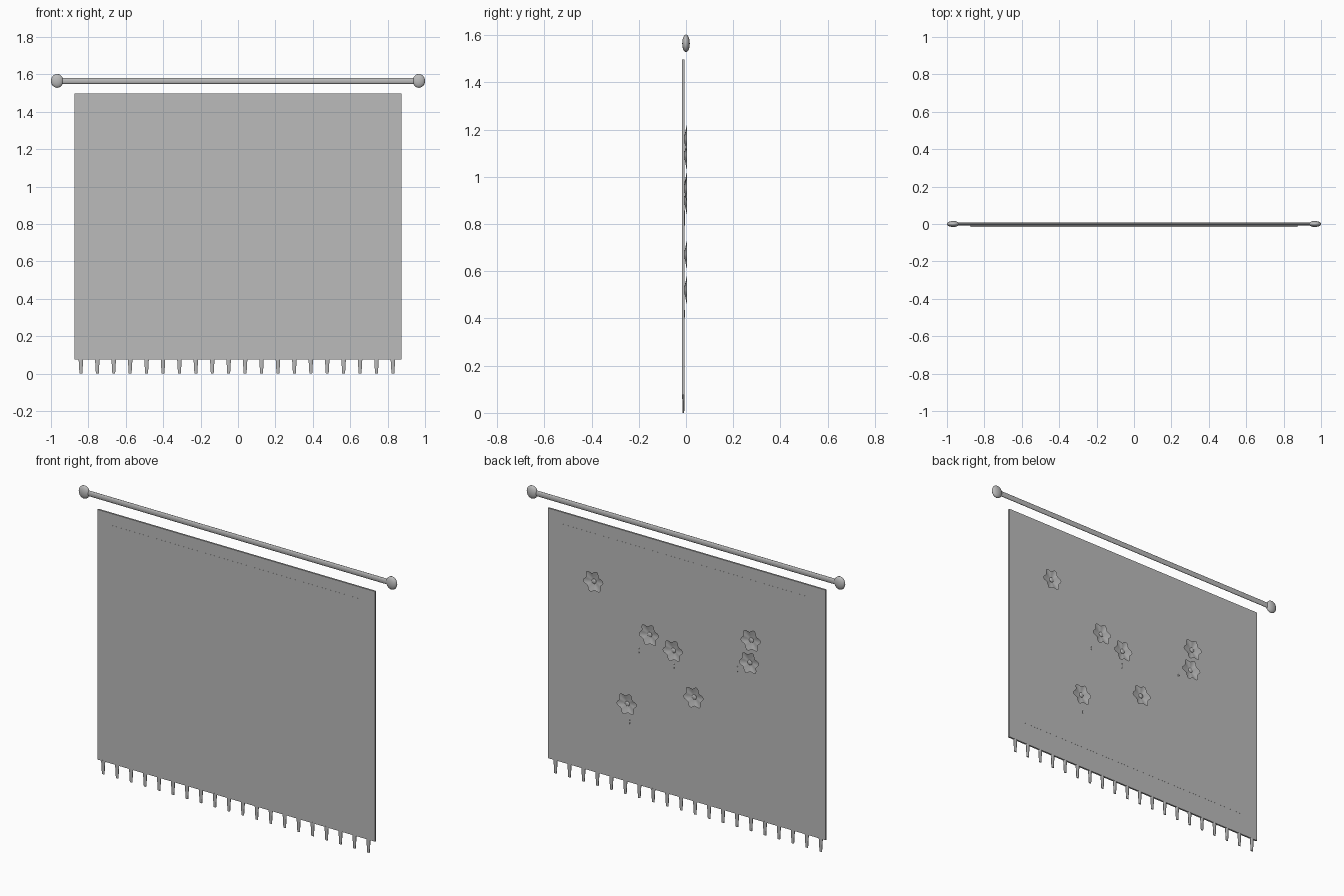
import bpy, bmesh, math
from mathutils import Matrix

if "Cube" in bpy.data.objects:
    bpy.data.objects.remove(bpy.data.objects["Cube"], do_unlink=True)

grey = bpy.data.materials.new("plain_grey")
grey.use_nodes = True
grey.diffuse_color = (0.5, 0.5, 0.5, 1)
grey.node_tree.nodes["Principled BSDF"].inputs["Base Color"].default_value = (0.5, 0.5, 0.5, 1)
FLAT = 0.42   # everything is squashed front to back


def finish(name, bm, smooth=True):
    mesh = bpy.data.meshes.new(name)
    bmesh.ops.recalc_face_normals(bm, faces=bm.faces)
    bm.to_mesh(mesh)
    bm.free()
    mesh.materials.append(grey)
    obj = bpy.data.objects.new(name, mesh)
    bpy.context.collection.objects.link(obj)
    if smooth:
        bpy.ops.object.select_all(action='DESELECT')
        obj.select_set(True)
        bpy.context.view_layer.objects.active = obj
        bpy.ops.object.shade_smooth_by_angle(angle=math.radians(40))
    return obj


def place(center, size):
    return Matrix.Translation(center) @ Matrix.Diagonal((*size, 1))


def box(name, center, size):
    bm = bmesh.new()
    bmesh.ops.create_cube(bm, size=1, matrix=place(center, size))
    finish(name, bm, False)


def ellipsoid(name, center, radii, segments=24):
    bm = bmesh.new()
    bmesh.ops.create_uvsphere(bm, u_segments=segments, v_segments=segments // 2,
                              radius=1, matrix=place(center, radii))
    finish(name, bm)


# Hanging rod and end knobs
bm = bmesh.new()
bmesh.ops.create_cone(bm, cap_ends=True, segments=24, radius1=0.016, radius2=0.016, depth=1.93,
                      matrix=place((0, 0, 1.565), (1, FLAT, 1)) @ Matrix.Rotation(math.pi / 2, 4, 'Y'))
finish("hanging_rod", bm)
for side, sign in (("left", 1), ("right", -1)):
    ellipsoid(side + "_rod_knob", (sign * 0.967, 0, 1.565), (0.033, 0.016, 0.037))

# Cloth with a slightly raised inner field
box("cloth", (0, -0.011, 0.786), (1.747, 0.01, 1.422))
box("inner_field", (0, -0.011, 0.815), (1.57, 0.011, 1.23))

# Fringe along the lower edge
for i in range(20):
    bm = bmesh.new()
    bmesh.ops.create_cone(bm, cap_ends=True, segments=10, radius1=0.008, radius2=0.013, depth=0.08,
                          matrix=place((-0.84 + i * 0.0878, -0.011, 0.04), (1, FLAT, 1)))
    finish(f"fringe_tassel_{i + 1}", bm)


# Flowers on the back: lobed shallow dishes with a round centre
def flower(name, x, z, radius=0.056, steps=48):
    bm = bmesh.new()
    rings = []
    for scale, y in ((0.2, -0.004), (0.6, 0.0), (1.0, 0.005), (0.9, 0.002), (0.2, -0.007)):
        ring = []
        for k in range(steps):
            a = 2 * math.pi * k / steps
            r = scale * radius * (1 + 0.15 * scale * math.cos(6 * a + 1))
            ring.append(bm.verts.new((x + r * math.cos(a), y, z + r * math.sin(a))))
        rings.append(ring)
    for inner, outer in zip(rings, rings[1:]):
        for k in range(steps):
            n = (k + 1) % steps
            bm.faces.new((inner[k], inner[n], outer[n], outer[k]))
    bm.faces.new(rings[0])
    bm.faces.new(rings[-1])
    finish(name, bm)
    ellipsoid(name + "_centre", (x, -0.002, z), (0.014, 0.005, 0.014), 16)


spots = [(0.58, 1.16), (0.23, 0.95), (0.08, 0.90), (-0.41, 1.09),
         (-0.40, 0.96), (0.37, 0.52), (-0.05, 0.67)]
for i, (x, z) in enumerate(spots):
    flower(f"flower_{i + 1}", x, z)

# Leaf tips just breaking through the cloth
for i, dx, dz in ((1, 0.07, -0.11), (2, 0.0, -0.09), (4, 0.08, -0.06), (5, -0.01, -0.1)):
    x, z = spots[i]
    ellipsoid(f"leaf_tip_{i + 1}", (x + dx, -0.006, z + dz), (0.004, 0.002, 0.018), 12)
